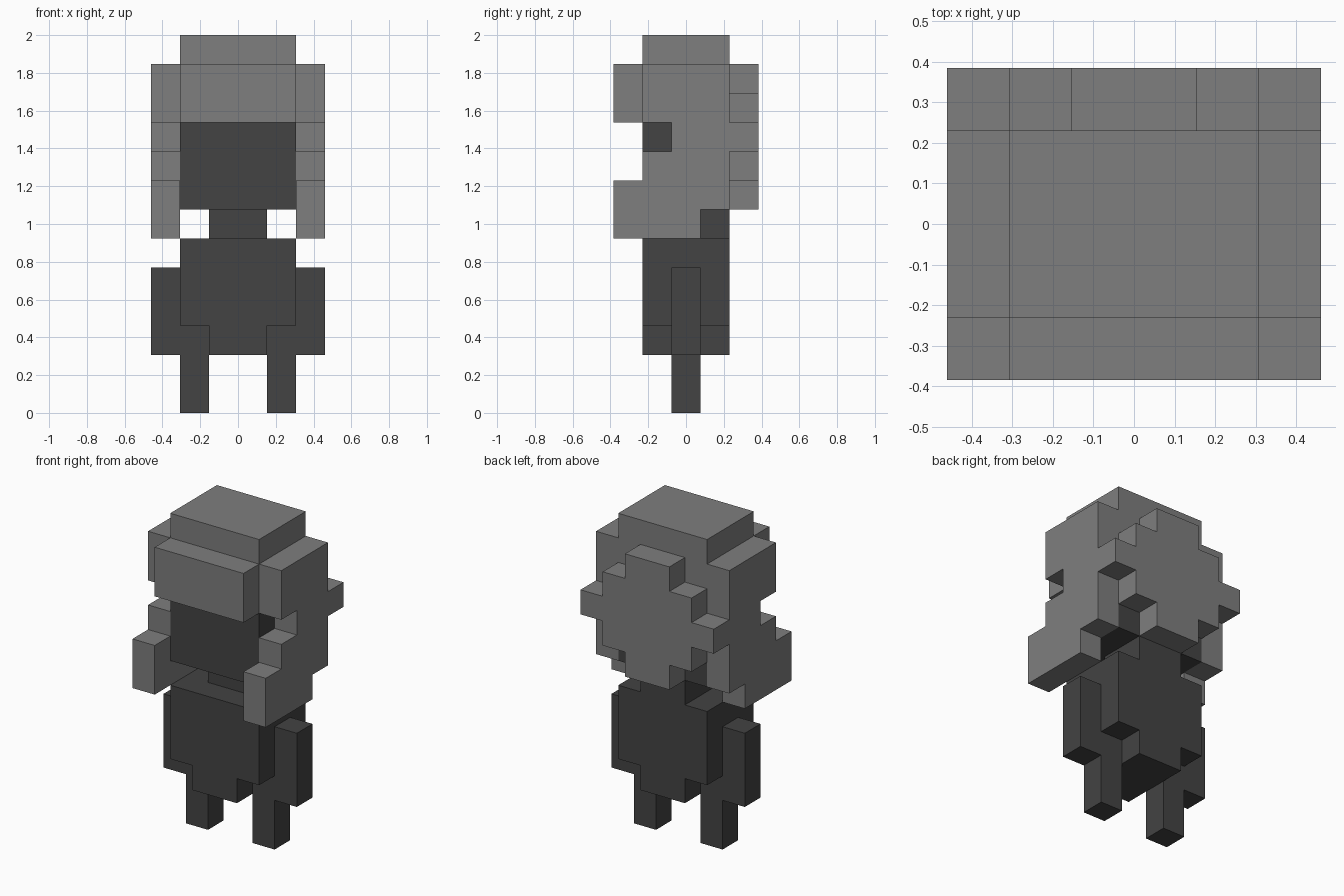
import bpy
import bmesh
from mathutils import Vector

U = 2 / 13  # edge of one block

if "Cube" in bpy.data.objects:
    bpy.data.objects.remove(bpy.data.objects["Cube"])


def material(name, value):
    mat = bpy.data.materials.new(name)
    mat.use_nodes = True
    color = (value, value, value, 1)
    mat.diffuse_color = color
    bsdf = next(n for n in mat.node_tree.nodes if n.type == 'BSDF_PRINCIPLED')
    bsdf.inputs["Base Color"].default_value = color
    return mat


DARK = material("dark grey", 0.056)
LIGHT = material("mid grey", 0.21)


def extrude(name, points, axis, start, end, mat):
    """Extrude a block outline: (y, z) points along x, or (x, z) points along y."""
    bm = bmesh.new()
    if axis == 'x':
        coords = [(start, a, b) for a, b in points]
        shift = Vector((end - start, 0, 0))
    else:
        coords = [(a, start, b) for a, b in points]
        shift = Vector((0, end - start, 0))
    face = bm.faces.new([bm.verts.new(Vector(c) * U) for c in coords])
    grown = bmesh.ops.extrude_face_region(bm, geom=[face])
    verts = [v for v in grown["geom"] if isinstance(v, bmesh.types.BMVert)]
    bmesh.ops.translate(bm, verts=verts, vec=shift * U)
    bmesh.ops.recalc_face_normals(bm, faces=bm.faces)
    mesh = bpy.data.meshes.new(name)
    bm.to_mesh(mesh)
    bm.free()
    mesh.materials.append(mat)
    obj = bpy.data.objects.new(name, mesh)
    bpy.context.collection.objects.link(obj)
    return obj


def box(name, x, y, z, mat):
    points = [(x[0], z[0]), (x[1], z[0]), (x[1], z[1]), (x[0], z[1])]
    return extrude(name, points, 'y', y[0], y[1], mat)


def mirrored(half):
    """Complete an outline listed bottom to top on its +x side."""
    return half + [(-x, z) for x, z in reversed(half)]


# Body with a narrower bottom row, neck and head
extrude("body", mirrored([(1, 2), (1, 3), (2, 3), (2, 6)]), 'y', -1.5, 1.5, DARK)
box("neck", (-1, 1), (-0.5, 1.5), (6, 7), DARK)
box("head", (-2, 2), (-1.5, 1.5), (7, 10), DARK)

# Hair: crown, fringe and stepped round bun at the back
box("hair_crown", (-2, 2), (-1.5, 1.5), (10, 13), LIGHT)
box("hair_fringe", (-2, 2), (-2.5, -1.5), (10, 12), LIGHT)
bun = [(1, 7), (1, 8), (2, 8), (2, 9), (3, 9), (3, 10),
       (2, 10), (2, 11), (1, 11), (1, 12)]
extrude("hair_back", mirrored(bun), 'y', 1.5, 2.5, LIGHT)

# Side hair outline in (y, z), notched at the temple
lock = [(-2.5, 6), (0.5, 6), (0.5, 7), (1.5, 7), (1.5, 12), (-1.5, 12),
        (-1.5, 10), (-0.5, 10), (-0.5, 9), (-1.5, 9), (-1.5, 8), (-2.5, 8)]

# Paired parts
for side, s in (("left", 1), ("right", -1)):
    extrude("hair_side_" + side, lock, 'x', 2 * s, 3 * s, LIGHT)
    box("arm_" + side, (2 * s, 3 * s), (-0.5, 0.5), (2, 5), DARK)
    box("leg_" + side, (1 * s, 2 * s), (-0.5, 0.5), (0, 3), DARK)
